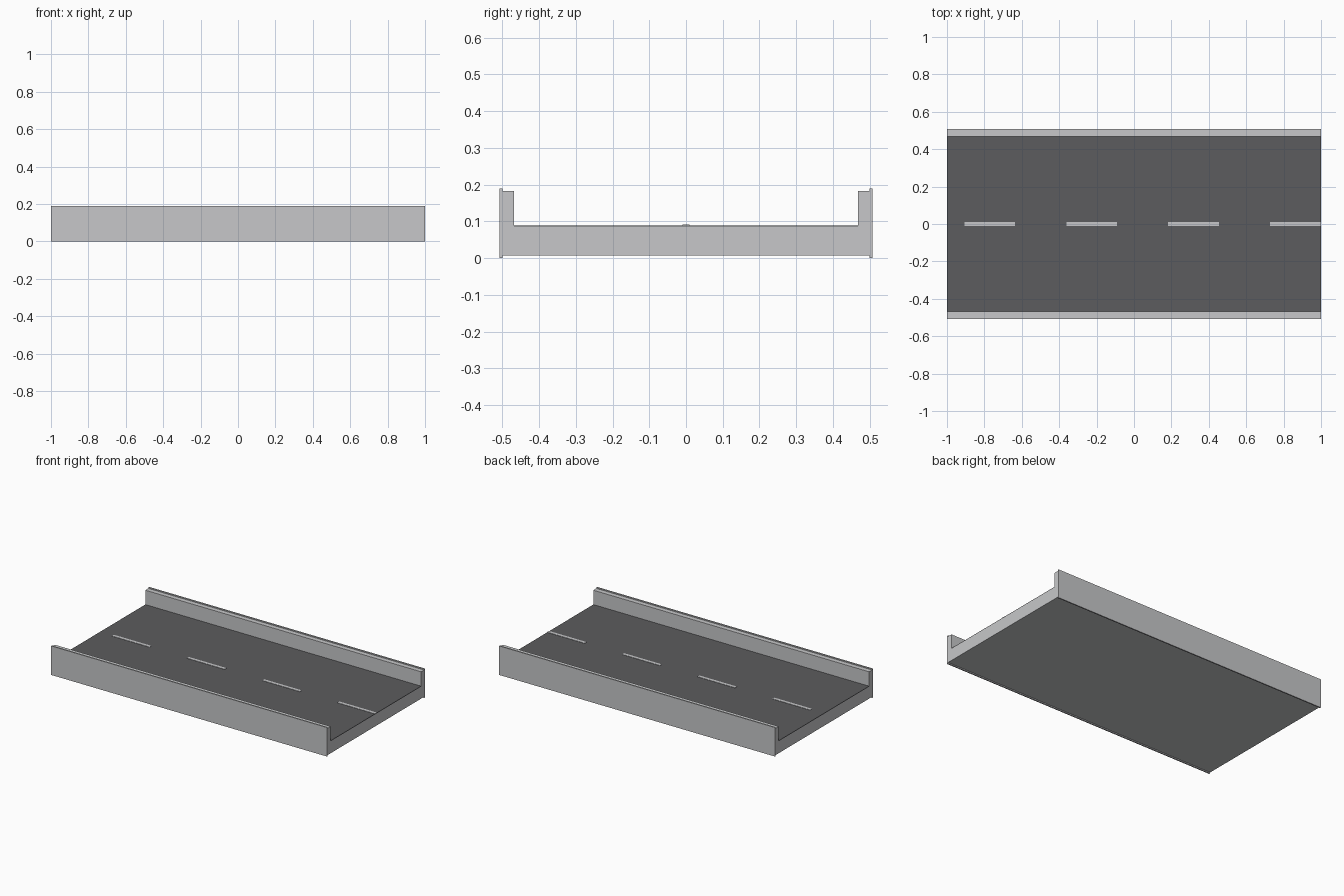
import bpy

cube = bpy.data.objects.get("Cube")
if cube:
    bpy.data.objects.remove(cube, do_unlink=True)


def material(name, rgb):
    m = bpy.data.materials.new(name)
    m.use_nodes = True
    m.diffuse_color = (*rgb, 1)
    m.node_tree.nodes["Principled BSDF"].inputs["Base Color"].default_value = (*rgb, 1)
    return m


concrete = material("concrete", (0.57, 0.575, 0.585))
asphalt = material("asphalt", (0.107, 0.107, 0.112))


def box(name, x, y, z, mat):
    """Box spanning the given (min, max) ranges."""
    bpy.ops.mesh.primitive_cube_add(size=1)
    ob = bpy.context.object
    ob.name = name
    ob.location = [(a + b) / 2 for a, b in (x, y, z)]
    ob.scale = [b - a for a, b in (x, y, z)]
    bpy.ops.object.transform_apply(location=True, rotation=False, scale=True)
    ob.data.materials.append(mat)
    return ob


LENGTH = (-1, 1)
SKIN, WALL, OUTER = 0.499, 0.468, 0.507
DECK_TOP, ROAD_TOP = 0.086, 0.089

# Deck slab and road surface
box("deck_slab", LENGTH, (-SKIN, SKIN), (0.007, DECK_TOP), concrete)
box("road_surface", LENGTH, (-WALL, WALL), (DECK_TOP, ROAD_TOP), asphalt)

# Parapet walls with a thin, taller outer panel on each side
for side, s in (("left", 1), ("right", -1)):
    prefix = "back" if s > 0 else "front"
    box(prefix + "_parapet", LENGTH, sorted((s * WALL, s * SKIN)), (DECK_TOP, 0.183), concrete)
    box(prefix + "_outer_panel", LENGTH, sorted((s * SKIN, s * OUTER)), (0, 0.19), concrete)

# Centre line dashes, the last one ending flush with the deck
for i in range(4):
    end = 1 - i * 0.545
    box(f"lane_dash_{i + 1}", (end - 0.272, end), (-0.01, 0.01), (ROAD_TOP, 0.091), concrete)
